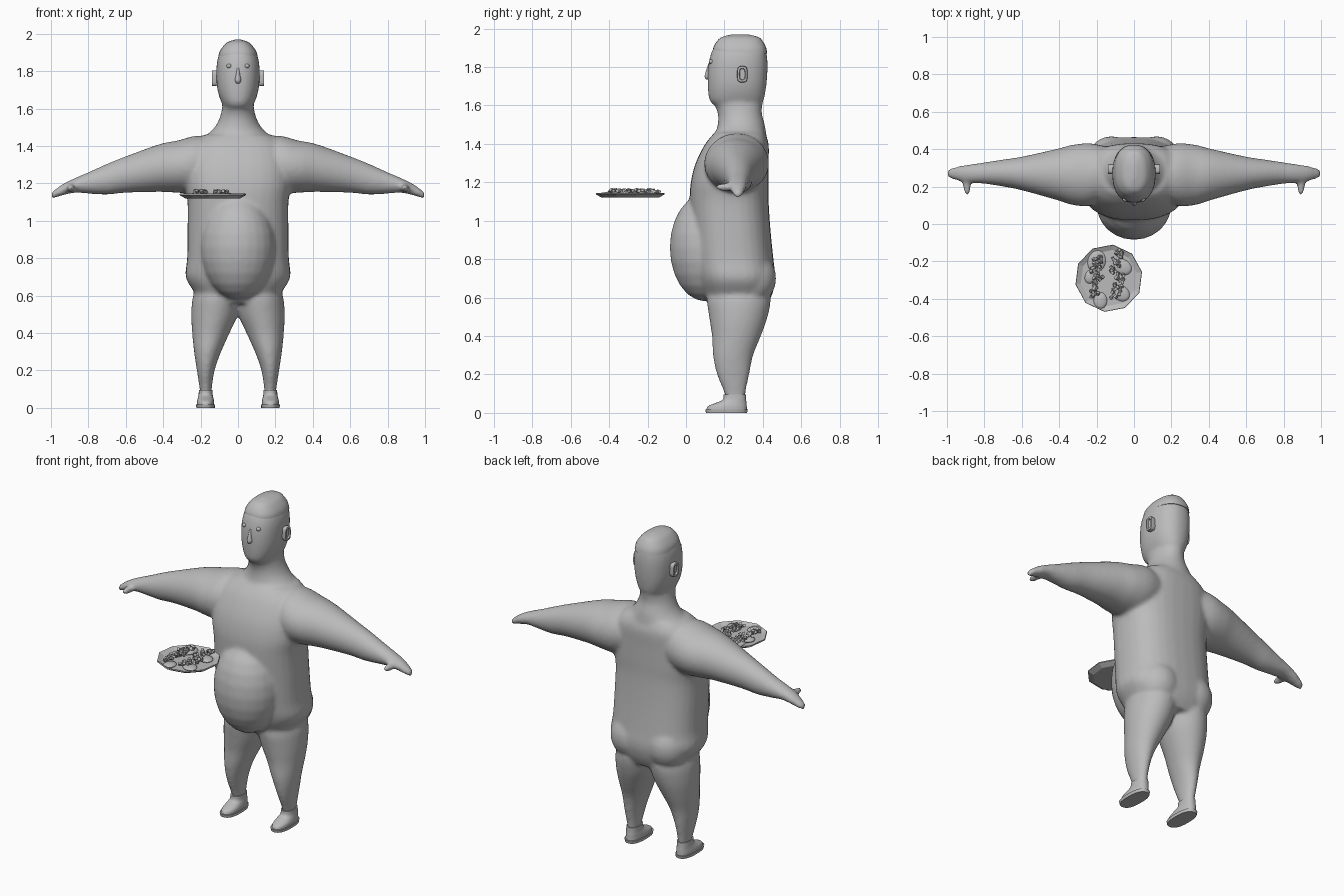
import bpy, bmesh, math, random
from mathutils import Matrix, Vector

cube = bpy.data.objects.get("Cube")
if cube:
    bpy.data.objects.remove(cube, do_unlink=True)


def material(name, value):
    mat = bpy.data.materials.new(name)
    mat.use_nodes = True
    colour = (value, value, value, 1)
    mat.diffuse_color = colour
    mat.node_tree.nodes["Principled BSDF"].inputs["Base Color"].default_value = colour
    return mat


GREY = material("plain grey", 0.5)
random.seed(4)


def make(name, bm, smooth=True, angle=40):
    """Turn a bmesh into a finished object."""
    bmesh.ops.recalc_face_normals(bm, faces=bm.faces)
    mesh = bpy.data.meshes.new(name)
    bm.to_mesh(mesh)
    bm.free()
    mesh.materials.append(GREY)
    obj = bpy.data.objects.new(name, mesh)
    bpy.context.collection.objects.link(obj)
    if smooth:
        bpy.ops.object.select_all(action="DESELECT")
        obj.select_set(True)
        bpy.context.view_layer.objects.active = obj
        bpy.ops.object.shade_smooth_by_angle(angle=math.radians(angle))
    return obj


def spline(rows, steps):
    """Catmull-Rom interpolation through the section rows."""
    result = []
    for i in range(len(rows) - 1):
        a, b = rows[max(i - 1, 0)], rows[i]
        c, d = rows[i + 1], rows[min(i + 2, len(rows) - 1)]
        for s in range(steps):
            t = s / steps
            result.append([q + t / 2 * (r - p + t * (2 * p - 5 * q + 4 * r - u + t * (3 * (q - r) + u - p)))
                           for p, q, r, u in zip(a, b, c, d)])
    return result + [list(rows[-1])]


def loft(bm, rows, axis="z", power=2.0, steps=4, sides=32, mirror=1):
    """Skin rounded sections: position, then low/high bounds on the two other axes."""
    rings = []
    for pos, a_low, a_high, b_low, b_high in spline(rows, steps):
        ring = []
        for k in range(sides):
            angle = math.tau * k / sides
            c, s = math.cos(angle), math.sin(angle)
            c = math.copysign(abs(c) ** (2 / power), c)
            s = math.copysign(abs(s) ** (2 / power), s)
            a = (a_low + a_high + c * (a_high - a_low)) / 2
            b = (b_low + b_high + s * (b_high - b_low)) / 2
            co = (a, b, pos) if axis == "z" else (pos, a, b)
            ring.append(bm.verts.new((co[0] * mirror, co[1], co[2])))
        rings.append(ring)
    faces = [bm.faces.new(rings[0][::-1]), bm.faces.new(rings[-1])]
    for low, high in zip(rings, rings[1:]):
        for k in range(sides):
            n = (k + 1) % sides
            faces.append(bm.faces.new((low[k], low[n], high[n], high[k])))
    bmesh.ops.recalc_face_normals(bm, faces=faces)


def ball(bm, centre, radii, turn=0, segments=24):
    matrix = Matrix.Translation(centre) @ Matrix.Rotation(turn, 4, "Z") @ Matrix.Diagonal((*radii, 1))
    bmesh.ops.create_uvsphere(bm, u_segments=segments, v_segments=segments // 2, radius=1, matrix=matrix)


def symmetric(rows):
    return [(z, -w, w, front, back) for z, w, front, back in rows]


# Body: overlapping lofts fused into one skin
torso = [(.56, .2, .13, .42), (.62, .235, .09, .45), (.7, .28, .06, .465), (.8, .272, .04, .455),
         (.95, .27, .03, .44), (1.1, .27, .02, .43), (1.2, .285, .025, .43), (1.3, .28, .05, .43),
         (1.4, .25, .1, .43), (1.46, .18, .15, .41)]
neck = [(1.35, .2, .16, .42), (1.43, .19, .15, .42), (1.5, .125, .165, .41), (1.56, .095, .165, .395),
        (1.62, .082, .14, .4)]
head = [(1.595, .05, .17, .36), (1.62, .082, .125, .4), (1.7, .11, .113, .418), (1.8, .116, .115, .425),
        (1.87, .108, .13, .42), (1.92, .086, .155, .405), (1.95, .058, .18, .38), (1.968, .015, .24, .32)]
leg = [(.05, .14, .2, .21, .31), (.1, .14, .205, .2, .31), (.2, .125, .22, .16, .33), (.3, .09, .235, .14, .35),
       (.4, .045, .245, .135, .39), (.5, .0, .25, .12, .425), (.6, -.02, .24, .11, .44), (.68, .0, .2, .15, .4)]
arm = [(.1, .16, .4, 1.2, 1.44), (.22, .1, .43, 1.15, 1.455), (.32, .1, .425, 1.15, 1.43),
       (.42, .13, .4, 1.155, 1.41), (.6, .18, .36, 1.15, 1.345), (.7, .2, .345, 1.14, 1.305),
       (.8, .215, .33, 1.145, 1.26), (.87, .22, .32, 1.15, 1.23), (.94, .23, .31, 1.135, 1.195),
       (1.0, .25, .29, 1.115, 1.15)]

body_bm = bmesh.new()
loft(body_bm, symmetric(torso), power=2.5)
loft(body_bm, symmetric(neck))
loft(body_bm, symmetric(head), power=2.3)
ball(body_bm, (0, .1, .86), (.2, .185, .28))
for side in (1, -1):
    loft(body_bm, leg, mirror=side)
    loft(body_bm, arm, axis="x", mirror=side)
    ball(body_bm, (side * .893, .21, 1.175), (.022, .06, .022))
    ball(body_bm, (side * .12, .34, .7), (.13, .13, .14))
body = make("body", body_bm, angle=80)
remesh = body.modifiers.new("fuse", "REMESH")
remesh.mode = "VOXEL"
remesh.voxel_size = .011
remesh.use_smooth_shade = True
soften = body.modifiers.new("soften", "SMOOTH")
soften.factor = .5
soften.iterations = 10

# Hair cap
hair_bm = bmesh.new()
hair = [(1.87, .106, .14, .423), (1.9, .1, .142, .417), (1.93, .082, .158, .402),
        (1.955, .056, .185, .378), (1.97, .012, .24, .32)]
loft(hair_bm, symmetric(hair), power=2.4)
make("hair", hair_bm)

# Nose
nose_bm = bmesh.new()
loft(nose_bm, symmetric([(1.735, .008, .105, .14), (1.75, .017, .097, .14), (1.78, .012, .104, .14),
                         (1.82, .007, .117, .14)]), sides=16)
make("nose", nose_bm, angle=60)

for side, label in ((1, "left"), (-1, "right")):
    # Eye and ear
    eye_bm = bmesh.new()
    ball(eye_bm, (side * .048, .132, 1.828), (.013, .012, .012), segments=16)
    make(label + "_eye", eye_bm)
    ear_bm = bmesh.new()
    loft(ear_bm, [(.1, .27, .315, 1.725, 1.8), (.125, .266, .32, 1.72, 1.805), (.138, .268, .318, 1.722, 1.803),
                  (.139, .277, .309, 1.733, 1.792), (.13, .28, .306, 1.736, 1.789)],
         axis="x", power=3.5, steps=1, mirror=side)
    make(label + "_ear", ear_bm)

    # Shoe with a flat sole and an ankle cuff
    shoe_bm = bmesh.new()
    loft(shoe_bm, [(0, .124, .222, .104, .318), (.018, .122, .225, .1, .322)], power=2.5, steps=1, mirror=side)
    loft(shoe_bm, [(.015, .127, .22, .106, .317), (.035, .128, .219, .115, .316), (.05, .131, .215, .15, .315),
                   (.068, .135, .211, .19, .313), (.095, .136, .209, .196, .312)], power=2.3, mirror=side)
    make(label + "_shoe", shoe_bm)

# Ten-sided plate with a raised rim
CENTRE = Vector((-.135, -.29, 0))
plate_bm = bmesh.new()
rings = []
for radius, z in ((.15, 1.12), (.181, 1.138), (.179, 1.145), (.152, 1.132)):
    rings.append([plate_bm.verts.new(CENTRE + Vector((radius * math.cos(math.tau * (k + .3) / 10),
                                                       radius * math.sin(math.tau * (k + .3) / 10), z)))
                  for k in range(10)])
plate_bm.faces.new(rings[0])
plate_bm.faces.new(rings[-1])
for low, high in zip(rings, rings[1:]):
    for k in range(10):
        plate_bm.faces.new((low[k], low[k - 1], high[k - 1], high[k]))
make("plate", plate_bm, smooth=False)

# Flat round slices around the plate
slices_bm = bmesh.new()
for x, y, size in ((-.2, -.2, .06), (-.06, -.23, .05), (-.07, -.37, .05), (-.18, -.41, .045), (-.23, -.28, .04)):
    ball(slices_bm, (x, y, 1.137), (size, size * .8, .012), turn=x * 9, segments=16)
make("food_slices", slices_bm)

# Crumbly strips: rows of small tilted lumps
strips_bm = bmesh.new()
for x, y, length in ((-.2, -.325, .13), (-.085, -.33, .13), (-.095, -.2, .12), (-.2, -.215, .08)):
    for k in range(22):
        along = (k / 21 - .5) * length
        spot = (x + along * .25 + random.uniform(-.022, .022), y + along, 1.148 + random.uniform(-.004, .012))
        tilt = Matrix.Rotation(random.uniform(0, 3), 4, Vector((random.random(), random.random(), 1)))
        bmesh.ops.create_cube(strips_bm, size=.015, matrix=Matrix.Translation(spot) @ tilt)
make("food_strips", strips_bm, smooth=False)
